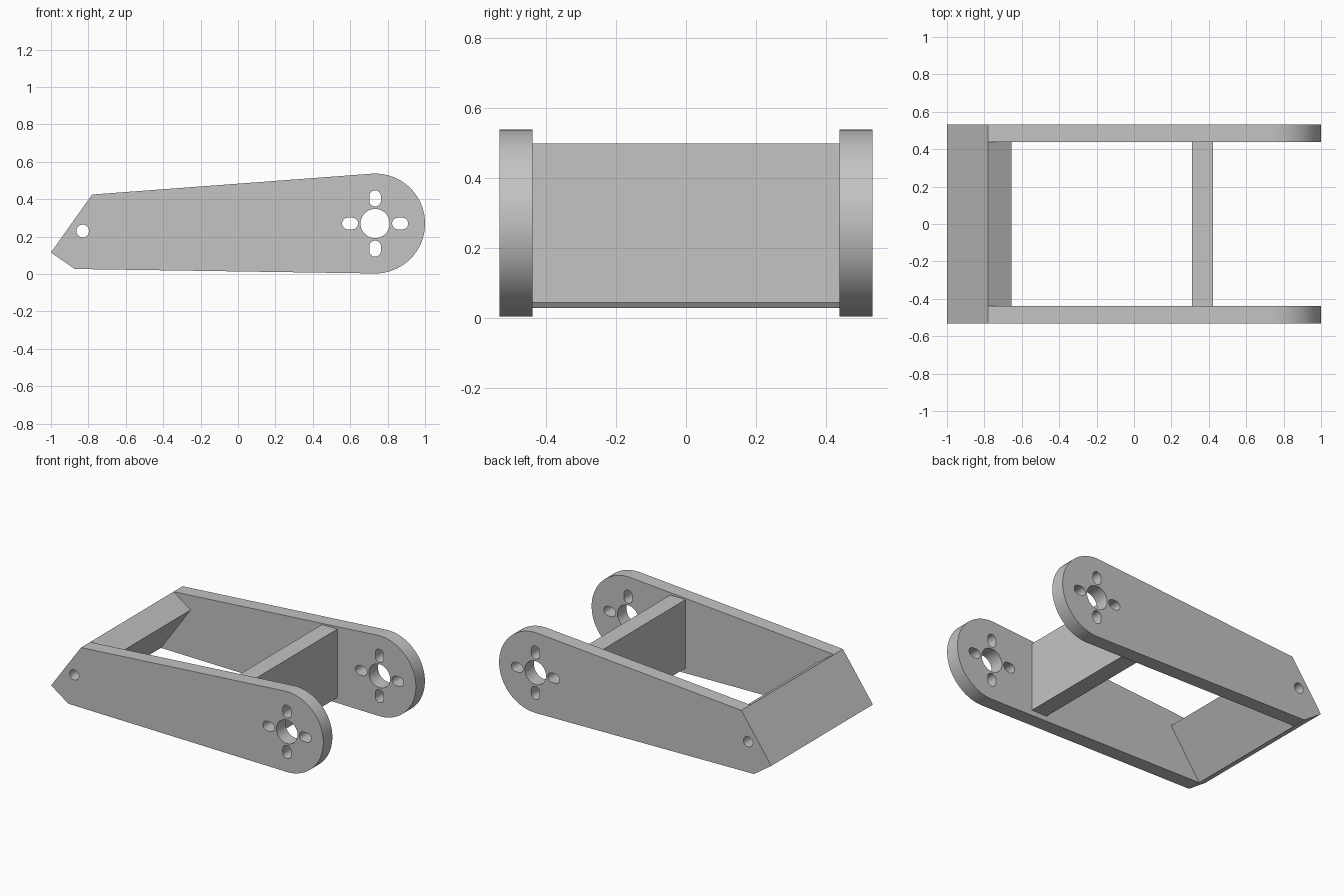
import bpy, bmesh
from math import atan2, acos, hypot, cos, sin, pi, radians

cube = bpy.data.objects.get("Cube")
if cube:
    bpy.data.objects.remove(cube, do_unlink=True)

grey = bpy.data.materials.new("grey metal")
grey.use_nodes = True
color = (0.55, 0.55, 0.55, 1)
grey.diffuse_color = color
grey.node_tree.nodes["Principled BSDF"].inputs["Base Color"].default_value = color


def arc(x, z, r, start, end, steps):
    return [(x + r * cos(start + (end - start) * i / steps),
             z + r * sin(start + (end - start) * i / steps)) for i in range(steps + 1)]


def circle(x, z, r, steps=40):
    return arc(x, z, r, 0, 2 * pi, steps)[:-1]


def slot(x, z, r, half, angle):
    """Rounded slot whose long axis points along angle."""
    dx, dz = half * cos(angle), half * sin(angle)
    return (arc(x + dx, z + dz, r, angle - pi / 2, angle + pi / 2, 14)
            + arc(x - dx, z - dz, r, angle + pi / 2, angle + 1.5 * pi, 14))


def plate(name, loops, y0, y1):
    """Fill the x-z outline, leaving later loops as holes, and extrude along y."""
    curve = bpy.data.curves.new(name, "CURVE")
    curve.dimensions = "2D"
    curve.fill_mode = "BOTH"
    curve.extrude = (y1 - y0) / 2
    for points in loops:
        spline = curve.splines.new("POLY")
        spline.points.add(len(points) - 1)
        for p, (x, z) in zip(spline.points, points):
            p.co = (x, z, 0, 1)
        spline.use_cyclic_u = True
    obj = bpy.data.objects.new(name, curve)
    bpy.context.collection.objects.link(obj)
    obj.rotation_euler.x = pi / 2
    obj.location.y = (y0 + y1) / 2
    bpy.ops.object.select_all(action="DESELECT")
    obj.select_set(True)
    bpy.context.view_layer.objects.active = obj
    bpy.ops.object.convert(target="MESH")
    obj = bpy.context.object
    bm = bmesh.new()
    bm.from_mesh(obj.data)
    bmesh.ops.remove_doubles(bm, verts=bm.verts, dist=1e-5)
    bmesh.ops.recalc_face_normals(bm, faces=bm.faces)
    bm.to_mesh(obj.data)
    bm.free()
    obj.data.materials.clear()
    obj.data.materials.append(grey)
    bpy.ops.object.shade_smooth_by_angle(angle=radians(30))
    return obj


# Shared outline points and joint centre
cx, cz, radius = 0.733, 0.27, 0.267
tip, top, heel, inner = (-1, 0.115), (-0.78, 0.425), (-0.873, 0.027), (-0.655, 0.337)
pin_hole = circle(-0.83, 0.23, 0.034)
inside, outside = 0.438, 0.533


def tangent(point, side):
    dx, dz = point[0] - cx, point[1] - cz
    return atan2(dz, dx) + side * acos(radius / hypot(dx, dz))


# Side arms: tapered outline tangent to the round joint end
bottom_angle = (tangent(heel, 1) + pi) % (2 * pi) - pi
outline = [top, tip, heel] + arc(cx, cz, radius, bottom_angle, tangent(top, -1), 64)
holes = [pin_hole, circle(cx, cz, 0.078)]
for k in range(4):
    a = k * pi / 2
    holes.append(slot(cx + 0.134 * cos(a), cz + 0.134 * sin(a), 0.031, 0.012, a))
plate("right_arm", [outline] + holes, -outside, -inside)
plate("left_arm", [outline] + holes, inside, outside)

# Slanted end block with the pin hole running through it
plate("end_block", [[tip, heel, inner, top], pin_hole], -inside, inside)

# Upright cross wall between the arms
plate("cross_wall", [[(0.31, 0.043), (0.423, 0.043), (0.423, 0.498), (0.31, 0.498)]],
      -inside, inside)
